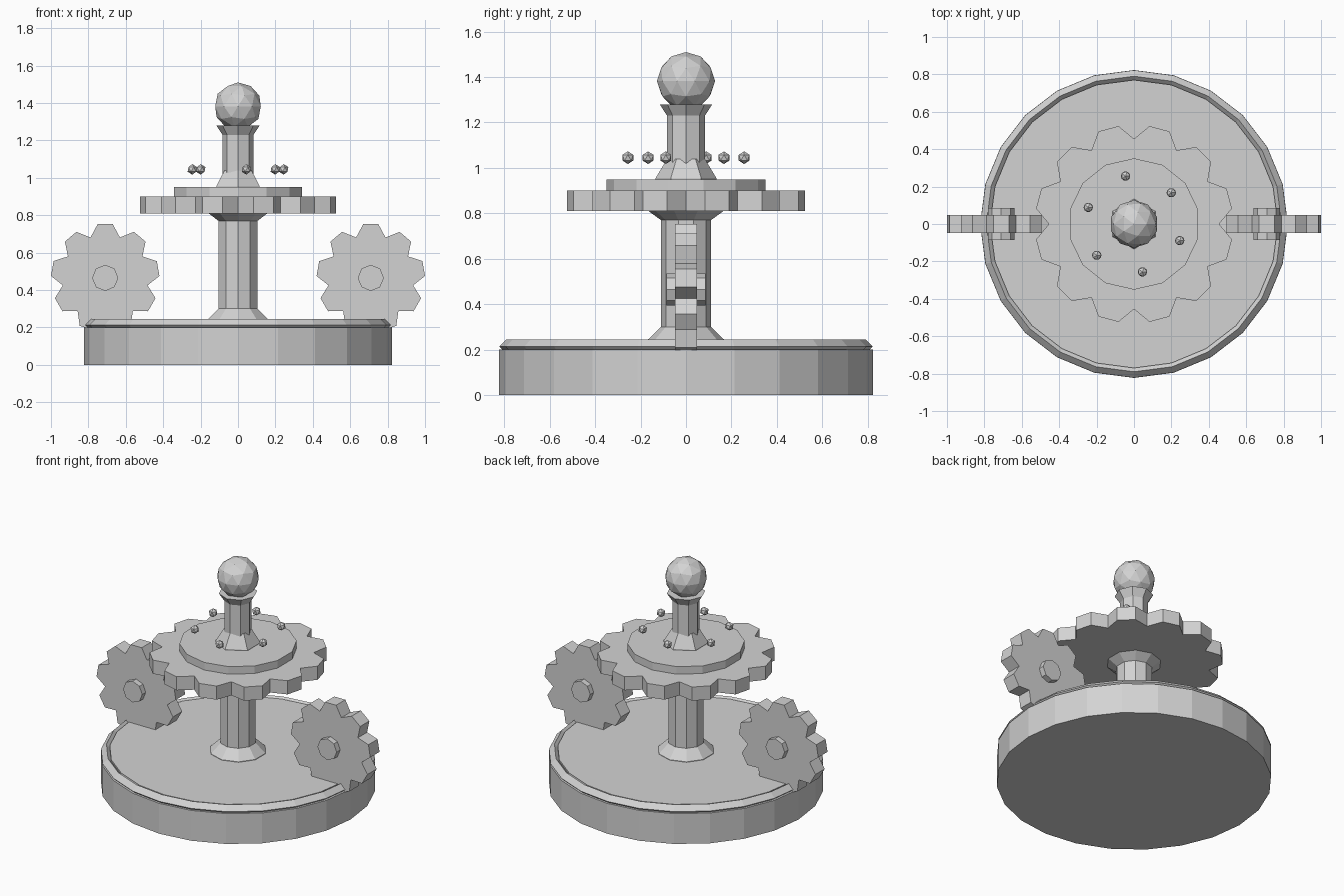
import bpy, bmesh
from math import sin, cos, pi, radians
from mathutils import Matrix

cube = bpy.data.objects.get("Cube")
if cube:
    bpy.data.objects.remove(cube, do_unlink=True)

GREY = (0.65, 0.65, 0.65, 1)
mat = bpy.data.materials.new("plain_grey")
mat.use_nodes = True
mat.diffuse_color = GREY
mat.node_tree.nodes["Principled BSDF"].inputs["Base Color"].default_value = GREY


def finish(name, bm):
    bmesh.ops.recalc_face_normals(bm, faces=bm.faces)
    mesh = bpy.data.meshes.new(name)
    bm.to_mesh(mesh)
    bm.free()
    mesh.materials.append(mat)
    obj = bpy.data.objects.new(name, mesh)
    bpy.context.collection.objects.link(obj)
    return obj


def stack(bm, rings):
    """Skin a list of equal-length vertex rings and cap both ends."""
    n = len(rings[0])
    rings = [[bm.verts.new(p) for p in ring] for ring in rings]
    for a, b in zip(rings, rings[1:]):
        for i in range(n):
            j = (i + 1) % n
            bm.faces.new((a[i], a[j], b[j], b[i]))
    bm.faces.new(rings[0][::-1])
    bm.faces.new(rings[-1])


def turned(name, sides, profile):
    """Lathe-like solid from (radius, height) pairs, one corner on +y."""
    bm = bmesh.new()
    steps = [pi / 2 + 2 * pi * i / sides for i in range(sides)]
    stack(bm, [[(r * cos(a), r * sin(a), z) for a in steps] for r, z in profile])
    return finish(name, bm)


def gear(name, teeth, tip, root, z0, z1, phase):
    """Flat gear: two corners on each tooth tip, one sharp valley between."""
    bm = bmesh.new()
    outline = []
    for i in range(teeth):
        for offset, r in ((-0.2, tip), (0.2, tip), (0.5, root)):
            a = phase + 2 * pi * (i + offset) / teeth
            outline.append((r * cos(a), r * sin(a)))
    stack(bm, [[(x, y, z) for x, y in outline] for z in (z0, z1)])
    return finish(name, bm)


def ball(name, level, radius, place):
    bm = bmesh.new()
    bmesh.ops.create_icosphere(bm, subdivisions=level, radius=radius,
                               matrix=Matrix.Translation(place))
    return finish(name, bm)


# Round base, raised floor and a diamond-section rim ring
turned("base", 24, [(0.823, 0), (0.823, 0.2)])
turned("base_floor", 24, [(0.77, 0.19), (0.77, 0.237)])
bpy.ops.mesh.primitive_torus_add(major_segments=24, minor_segments=4,
                                 major_radius=0.79, minor_radius=0.032,
                                 location=(0, 0, 0.213))
rim = bpy.context.object
rim.name = "base_rim"
rim.data.materials.append(mat)

# Lower column, flared at both ends
turned("lower_column", 10, [(0.172, 0.23), (0.172, 0.24), (0.11, 0.3),
                            (0.11, 0.77), (0.172, 0.815)])

# Large horizontal gear and the plate on it
gear("large_gear", 12, 0.53, 0.455, 0.81, 0.9, radians(15))
turned("gear_plate", 14, [(0.351, 0.895), (0.351, 0.95)])

# Upper column with flared foot, collar and ball
turned("upper_column_foot", 6, [(0.134, 0.945), (0.134, 0.955), (0.083, 1.04)])
turned("upper_column", 8, [(0.083, 0.94), (0.083, 1.23), (0.116, 1.28)])
ball("top_ball", 2, 0.128, (0, 0, 1.382))

# Ring of small floating beads
for i in range(6):
    a = radians(40 + 60 * i)
    ball(f"bead_{i + 1}", 1, 0.028, (0.26 * cos(a), 0.26 * sin(a), 1.045))

# Upright side gears with hubs
for side, x in (("left", 0.71), ("right", -0.71)):
    parts = (gear(f"{side}_gear", 9, 0.29, 0.23, -0.048, 0.048, pi / 2),
             turned(f"{side}_gear_hub", 8, [(0.07, -0.085), (0.07, 0.085)]))
    for part in parts:
        part.location = (x, 0, 0.465)
        part.rotation_euler = (pi / 2, 0, 0)
